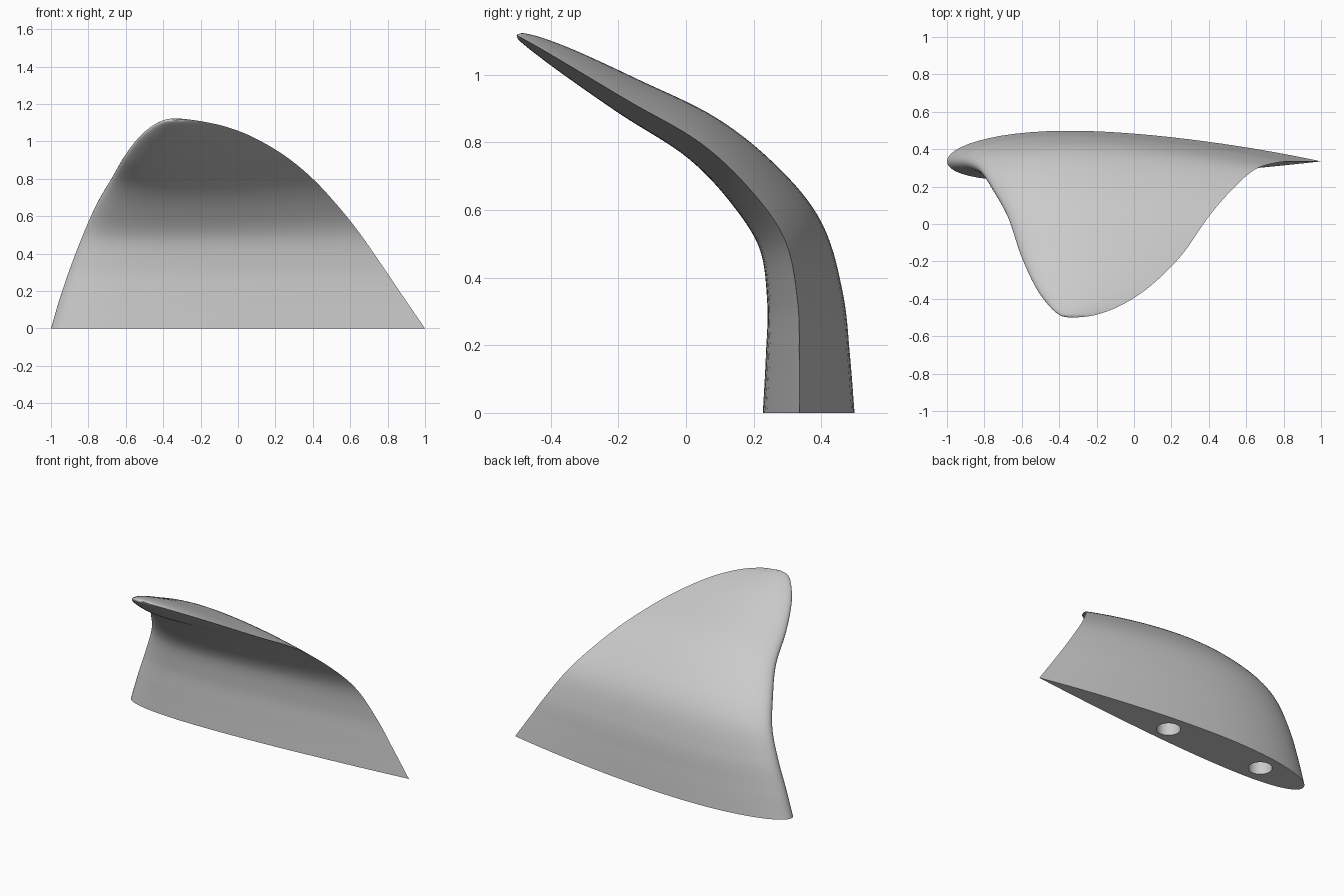
import bpy
import bmesh
import math
from mathutils import Vector

default = bpy.data.objects.get("Cube")
if default:
    bpy.data.objects.remove(default, do_unlink=True)

grey = bpy.data.materials.new("light_grey")
grey.use_nodes = True
colour = (0.6, 0.6, 0.6, 1.0)
grey.diffuse_color = colour
grey.node_tree.nodes["Principled BSDF"].inputs["Base Color"].default_value = colour

# Stations along the span: y, z, leading edge x, trailing edge x
STATIONS = [Vector(s) for s in (
    (.335, 0, -1, 1),
    (.335, .16, -.953, .89),
    (.33, .33, -.895, .775),
    (.293, .51, -.825, .65),
    (.19, .66, -.757, .53),
    (.04, .80, -.675, .40),
    (-.166, .92, -.605, .255),
    (-.33, 1.018, -.53, .09),
    (-.43, 1.077, -.46, -.06),
    (-.485, 1.108, -.40, -.2),
    (-.5, 1.117, -.345, -.305),
)]
STEPS = 8          # rings between two stations
HALF = 32          # points along each side of the section
THICKNESS = .135   # share of the chord
CAMBER = .015


def spline(points, steps):
    """Smooth curve through the points, with its tangents."""
    ext = [2 * points[0] - points[1], *points, 2 * points[-1] - points[-2]]
    for i in range(len(points) - 1):
        a, b, c, d = ext[i:i + 4]
        last = i == len(points) - 2
        for k in range(steps + last):
            t = k / steps
            p1, p2, p3 = (c - a) / 2, a - 2.5 * b + 2 * c - d / 2, (d - a) / 2 + 1.5 * (b - c)
            yield b + t * (p1 + t * (p2 + t * p3)), p1 + t * (2 * p2 + 3 * t * p3)


def section(u, side):
    """Height of the aerofoil surface at chord share u."""
    half = 5 * THICKNESS * (.2969 * math.sqrt(u) - .126 * u - .3516 * u ** 2
                            + .2843 * u ** 3 - .1036 * u ** 4)
    peak = .4
    run = peak if u < peak else 1 - peak
    return CAMBER * (1 - ((u - peak) / run) ** 2) + side * half


# Aerofoil outline: back side from leading to trailing edge, then front side back
shares = [(1 - math.cos(math.pi * i / HALF)) / 2 for i in range(HALF + 1)]
outline = [(u, section(u, 1)) for u in shares]
outline += [(u, section(u, -1)) for u in shares[-2:0:-1]]

# Curved blade lofted through the stations
bm = bmesh.new()
rings = []
for (y, z, lead, trail), tangent in spline(STATIONS, STEPS):
    chord = trail - lead
    normal = Vector((tangent[1], -tangent[0])).normalized()
    rings.append([bm.verts.new((lead + u * chord,
                                y + h * chord * normal.x,
                                z + h * chord * normal.y)) for u, h in outline])
for low, high in zip(rings, rings[1:]):
    for i in range(len(low)):
        j = (i + 1) % len(low)
        bm.faces.new((low[i], low[j], high[j], high[i]))
bm.faces.new(rings[0])
bm.faces.new(rings[-1])
bmesh.ops.recalc_face_normals(bm, faces=bm.faces)
mesh = bpy.data.meshes.new("blade")
bm.to_mesh(mesh)
bm.free()
mesh.materials.append(grey)
blade = bpy.data.objects.new("blade", mesh)
bpy.context.collection.objects.link(blade)

# Two round mounting holes in the flat base
DEPTH = .3
for x, y in ((-.66, .356), (.04, .36)):
    bpy.ops.mesh.primitive_cylinder_add(vertices=48, radius=.07, depth=2 * DEPTH,
                                        location=(x, y, 0))
    cutter = bpy.context.object
    cutter.name = "hole_cutter"
    cutter.hide_render = True
    cutter.data.materials.append(grey)
    cut = blade.modifiers.new("mounting_hole", 'BOOLEAN')
    cut.operation = 'DIFFERENCE'
    cut.solver = 'EXACT'
    cut.object = cutter
    bpy.ops.object.select_all(action='DESELECT')
    blade.select_set(True)
    bpy.context.view_layer.objects.active = blade
    bpy.ops.object.modifier_apply(modifier=cut.name)
    bpy.data.objects.remove(cutter, do_unlink=True)

bpy.ops.object.shade_smooth_by_angle(angle=math.radians(35))
